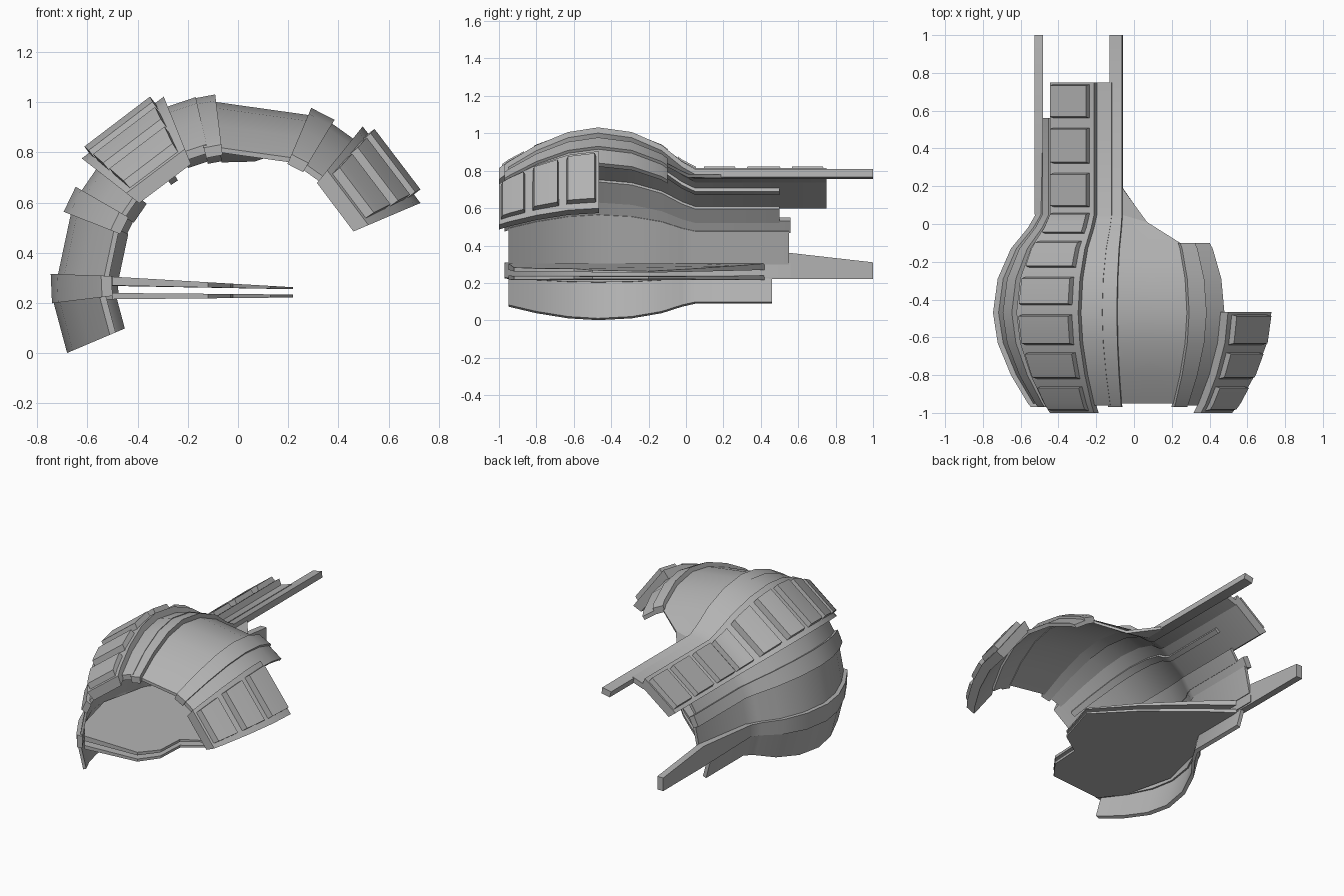
import bpy, bmesh, math

if "Cube" in bpy.data.objects:
    bpy.data.objects.remove(bpy.data.objects["Cube"])

grey = bpy.data.materials.new("hull grey")
grey.use_nodes = True
COLOUR = (0.45, 0.45, 0.45, 1)
grey.diffuse_color = COLOUR
grey.node_tree.nodes["Principled BSDF"].inputs["Base Color"].default_value = COLOUR

AXIS_Z = 0.29
# how far the hull swells outward at each station along y
BULGE = [(-1, 0), (-0.95, 0.04), (-0.8, 0.13), (-0.63, 0.2), (-0.47, 0.225),
         (-0.29, 0.2), (-0.13, 0.13), (-0.02, 0.04), (0.05, 0)]
parts = []


def bulge(y):
    for (ya, ra), (yb, rb) in zip(BULGE, BULGE[1:]):
        if ya <= y <= yb:
            return ra + (rb - ra) * (y - ya) / (yb - ya)
    return 0


def finish(name, bm):
    bmesh.ops.remove_doubles(bm, verts=bm.verts, dist=0.0005)
    bmesh.ops.recalc_face_normals(bm, faces=bm.faces)
    mesh = bpy.data.meshes.new(name)
    bm.to_mesh(mesh)
    bm.free()
    mesh.materials.append(grey)
    obj = bpy.data.objects.new(name, mesh)
    bpy.context.collection.objects.link(obj)
    parts.append(obj)


def sector(name, a0, a1, r_in, r_out, y0, ends, inset=0):
    """Flat strip of hull between two angles, following the bulge along y."""
    mid, half = math.radians((a0 + a1) / 2), math.radians((a1 - a0) / 2)
    n = len(ends) - 1
    bm = bmesh.new()
    grids = []
    for r, shrink in ((r_in, 0), (r_out, inset)):
        grid = []
        for i, end in enumerate(ends):
            # columns evenly spaced along the chord
            across = math.tan(half) * (2 * i / n - 1)
            lo, hi = y0 + shrink, end - shrink
            ys = [lo] + [min(max(s, lo), hi) for s, _ in BULGE] + [hi]
            col = []
            for y in ys:
                d = (r + bulge(y)) * math.cos(half)
                side = d * across * (1 - shrink * 6)
                x = d * math.cos(mid) - side * math.sin(mid)
                z = d * math.sin(mid) + side * math.cos(mid)
                col.append(bm.verts.new((x, y, AXIS_Z + z)))
            grid.append(col)
        grids.append(grid)
    inner, outer = grids
    m = len(inner[0])
    for grid in grids:
        for i in range(n):
            for j in range(m - 1):
                bm.faces.new((grid[i][j], grid[i + 1][j], grid[i + 1][j + 1], grid[i][j + 1]))
    for i in (0, n):
        for j in range(m - 1):
            bm.faces.new((inner[i][j], inner[i][j + 1], outer[i][j + 1], outer[i][j]))
    for j in (0, m - 1):
        for i in range(n):
            bm.faces.new((inner[i][j], inner[i + 1][j], outer[i + 1][j], outer[i][j]))
    finish(name, bm)


def loft(name, loop_a, loop_b):
    """Solid between two matching outlines."""
    bm = bmesh.new()
    a = [bm.verts.new(p) for p in loop_a]
    b = [bm.verts.new(p) for p in loop_b]
    bm.faces.new(a)
    bm.faces.new(b)
    for i in range(len(a)):
        k = (i + 1) % len(a)
        bm.faces.new((a[i], a[k], b[k], b[i]))
    finish(name, bm)


# thin shell strips
SHELL = (0.475, 0.495)
sector("lower_skirt", 187, 203, 0.49, 0.515, -0.95, [0.46, 0.46])
sector("lower_shell", 157, 179, *SHELL, -0.95, [0.55, 0.55])
sector("side_shell", 140, 151, *SHELL, -0.95, [0.5, 0.5])
sector("shoulder_shell", 103, 114, 0.49, 0.525, -0.96, [0.75, 0.75])
sector("top_shell", 66, 98, *SHELL, -0.95, [-0.1, 0.01, 0.2])
sector("left_shell", 49, 60, 0.48, 0.505, -0.96, [-0.1, -0.1])

# raised ribs
RIB = (0.48, 0.522)
sector("lower_rib", 178, 187, *RIB, -0.97, [0.56, 0.56])
sector("side_rib", 150, 158.5, *RIB, -0.97, [0.56, 0.56])
sector("top_rib", 97, 104.5, *RIB, -0.97, [1, 1])
sector("left_rib", 59, 67, *RIB, -0.97, [-0.1, -0.1])

# thick armoured bands
BAND = (0.5, 0.565)
sector("right_band", 112, 142, *BAND, -1, [0.75, 0.75])
sector("left_band", 23, 51, *BAND, -1, [-0.465, -0.465])

# raised plates on the bands
PLATES = [(-0.99, -0.86), (-0.82, -0.68), (-0.64, -0.48), (-0.43, -0.28),
          (-0.23, -0.09), (-0.05, 0.06), (0.09, 0.27), (0.32, 0.51), (0.56, 0.74)]
for start, stop in PLATES:
    sector("right_plate", 115, 139.5, 0.555, 0.592, start, [stop, stop], 0.008)
for start, stop in PLATES[:3]:
    sector("left_plate", 26, 48.5, 0.555, 0.592, start, [stop, stop], 0.008)

# conduit under the right band
sector("inner_conduit", 121, 125, 0.465, 0.505, -0.93, [0.5, 0.5])

# tapered prong continuing the lower rib
PRONG = [(0.05, 0.23), (0.56, 0.22), (1, 0.22), (1, 0.31), (0.56, 0.36), (0.05, 0.31)]
loft("lower_prong", [(-0.527, y, z) for y, z in PRONG], [(-0.482, y, z) for y, z in PRONG])

# two broken floor decks, thinning toward their free edge
DECK = [(-0.5, -0.95), (-0.12, -0.92), (-0.03, -0.8), (-0.02, -0.6), (0.13, -0.5),
        (0.22, -0.2), (0, 0.03), (-0.28, 0.27), (-0.48, 0.42), (-0.5, 0.05),
        (-0.61, -0.13), (-0.69, -0.47), (-0.61, -0.8)]


def deck(name, root, tip):
    def height(x, k):
        t = min(max((x + 0.5) / 0.72, 0), 1)
        return root[k] + (tip[k] - root[k]) * t
    loft(name, *[[(x, y, height(x, k)) for x, y in DECK] for k in (0, 1)])


deck("upper_deck", (0.27, 0.305), (0.255, 0.263))
deck("lower_deck", (0.215, 0.24), (0.222, 0.234))

# smooth shading that keeps the edges crisp
bpy.ops.object.select_all(action='DESELECT')
for obj in parts:
    obj.select_set(True)
bpy.context.view_layer.objects.active = parts[0]
bpy.ops.object.shade_smooth_by_angle(angle=math.radians(30))
